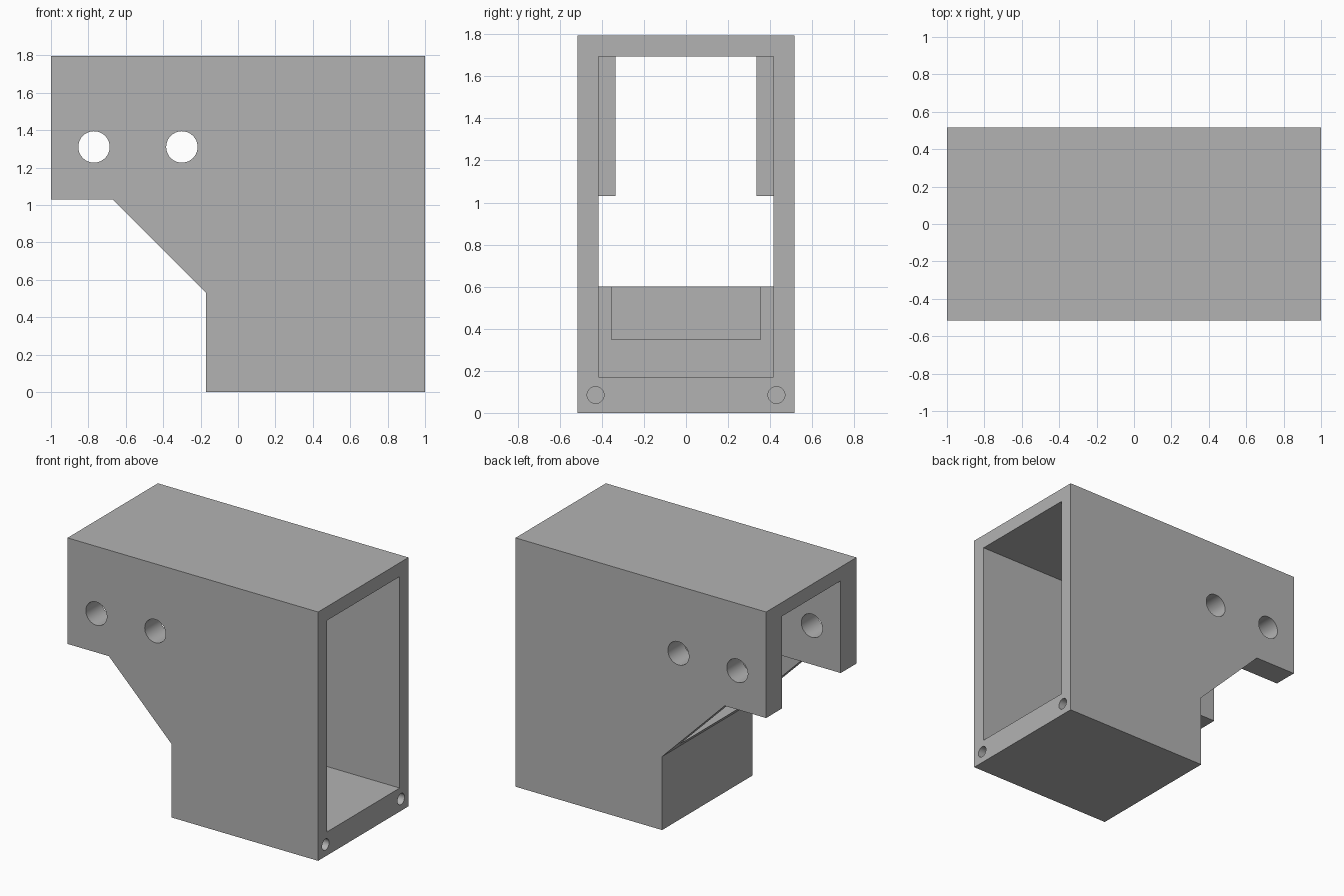
import bpy, bmesh, math
from mathutils import Matrix, Vector

cube = bpy.data.objects.get("Cube")
if cube:
    bpy.data.objects.remove(cube, do_unlink=True)

HALF_WIDTH = 0.515
INNER = 0.415


def make_object(name, bm):
    bmesh.ops.recalc_face_normals(bm, faces=bm.faces)
    mesh = bpy.data.meshes.new(name)
    bm.to_mesh(mesh)
    bm.free()
    obj = bpy.data.objects.new(name, mesh)
    bpy.context.collection.objects.link(obj)
    return obj


def box(name, x, y_half, z):
    bm = bmesh.new()
    size = (x[1] - x[0], 2 * y_half, z[1] - z[0])
    centre = Vector(((x[0] + x[1]) / 2, 0, (z[0] + z[1]) / 2))
    bmesh.ops.create_cube(bm, size=1, matrix=Matrix.Translation(centre) @ Matrix.Diagonal((*size, 1)))
    return make_object(name, bm)


def drill(name, centre, radius, depth, axis):
    bm = bmesh.new()
    turn = Matrix.Rotation(math.pi / 2, 4, axis)
    bmesh.ops.create_cone(bm, cap_ends=True, segments=40, radius1=radius, radius2=radius,
                          depth=depth, matrix=Matrix.Translation(centre) @ turn)
    return make_object(name, bm)


# Housing: side profile extruded across the width
profile = [(-1, 1.03), (-0.67, 1.03), (-0.17, 0.53), (-0.17, 0),
           (1, 0), (1, 1.795), (-1, 1.795)]
bm = bmesh.new()
face = bm.faces.new([bm.verts.new((x, -HALF_WIDTH, z)) for x, z in profile])
extruded = bmesh.ops.extrude_face_region(bm, geom=[face])["geom"]
bmesh.ops.translate(bm, vec=(0, 2 * HALF_WIDTH, 0),
                    verts=[v for v in extruded if isinstance(v, bmesh.types.BMVert)])
housing = make_object("housing", bm)

# Cavity, clearance over the low wall, narrow channel and wall recess
cutters = [
    box("cavity_cutter", (-0.07, 1.1), INNER, (0.17, 1.695)),
    box("clearance_cutter", (-1.1, 0.1), INNER, (0.6, 1.03)),
    box("channel_cutter", (-1.1, 0.1), 0.335, (0.8, 1.695)),
    box("recess_cutter", (-0.12, 0.1), 0.355, (0.35, 0.8)),
]

# Cross holes through both side walls
for x in (-0.77, -0.3):
    cutters.append(drill("cross_hole_cutter", (x, 0, 1.31), 0.084, 1.4, "X"))

# Blind screw holes in the open end
for side in (-1, 1):
    cutters.append(drill("screw_hole_cutter", (1, side * 0.43, 0.085), 0.04, 0.6, "Y"))

for cutter in cutters:
    cutter.hide_render = True
    mod = housing.modifiers.new(cutter.name, "BOOLEAN")
    mod.operation = "DIFFERENCE"
    mod.solver = "EXACT"
    mod.object = cutter

# Bake the cuts and remove the cutters
bpy.context.view_layer.update()
evaluated = housing.evaluated_get(bpy.context.evaluated_depsgraph_get())
baked = bpy.data.meshes.new_from_object(evaluated)
housing.modifiers.clear()
housing.data = baked
for cutter in cutters:
    bpy.data.objects.remove(cutter, do_unlink=True)

# Plain grey finish
grey = bpy.data.materials.new("plain grey")
grey.use_nodes = True
colour = (0.45, 0.45, 0.45, 1)
grey.diffuse_color = colour
grey.node_tree.nodes["Principled BSDF"].inputs["Base Color"].default_value = colour
housing.data.materials.clear()
housing.data.materials.append(grey)

bpy.ops.object.select_all(action="DESELECT")
housing.select_set(True)
bpy.context.view_layer.objects.active = housing
bpy.ops.object.shade_smooth_by_angle(angle=math.radians(30))
